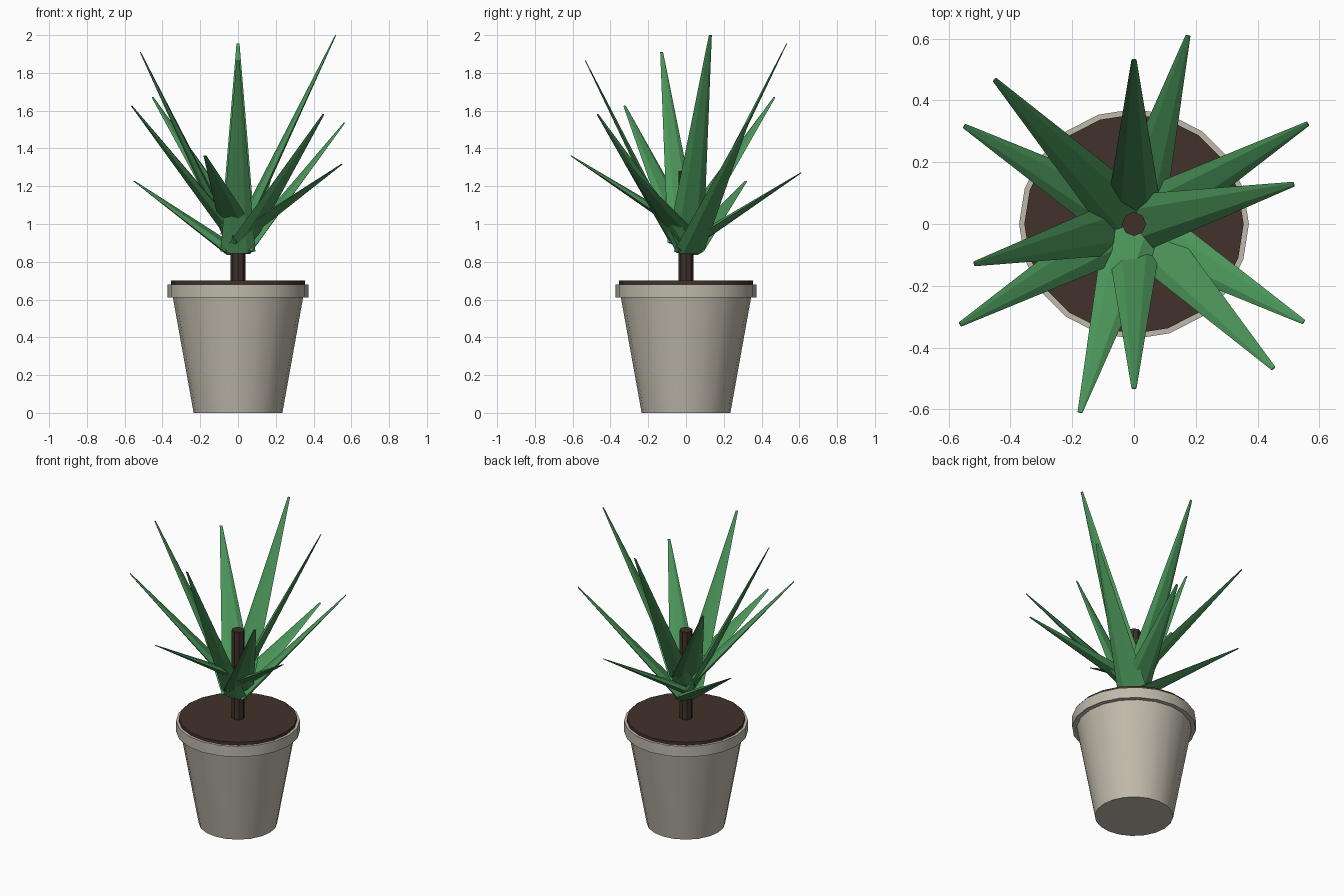
import bpy, math
from mathutils import Vector, Matrix

if "Cube" in bpy.data.objects:
    bpy.data.objects.remove(bpy.data.objects["Cube"])


def material(name, rgb):
    m = bpy.data.materials.new(name)
    m.diffuse_color = (*rgb, 1)
    m.use_nodes = True
    m.node_tree.nodes["Principled BSDF"].inputs["Base Color"].default_value = m.diffuse_color
    return m


CLAY = material("clay", (0.53, 0.49, 0.41))
SOIL = material("soil", (0.055, 0.032, 0.025))
BARK = material("bark", (0.05, 0.03, 0.022))
GREEN = material("leaf_green", (0.07, 0.30, 0.10))


def frustum(name, r1, r2, z1, z2, sides, mat, smooth=True):
    bpy.ops.mesh.primitive_cone_add(vertices=sides, radius1=r1, radius2=r2,
                                    depth=z2 - z1, location=(0, 0, (z1 + z2) / 2))
    ob = bpy.context.object
    ob.name = name
    ob.data.materials.append(mat)
    if smooth:
        bpy.ops.object.shade_smooth_by_angle(angle=math.radians(35))
    return ob


# Pot, rim, soil and stem
frustum("pot", 0.235, 0.35, 0, 0.64, 20, CLAY)
frustum("pot_rim", 0.372, 0.372, 0.61, 0.68, 20, CLAY)
frustum("soil", 0.355, 0.355, 0.66, 0.70, 20, SOIL)
frustum("stem", 0.039, 0.039, 0.68, 1.28, 8, BARK, False)


# Leaf: flattened six-sided cone leaning outwards from the stem
def leaf(name, angle, base_r, base_z, reach, rise):
    length = math.hypot(reach, rise)
    ob = frustum(name, 0.092, 0.008, 0, length, 6, GREEN, False)
    # widest corners across the leaf, thin through it
    squash = Matrix.Diagonal((0.28, 1, 1, 1))
    ob.data.transform(Matrix.Translation((0, 0, length / 2)))
    ob.data.transform(squash)
    out = Vector((math.cos(angle), math.sin(angle), 0))
    ob.rotation_euler = (0, math.atan2(reach, rise), angle)
    ob.location = out * base_r + Vector((0, 0, base_z))


# Three tiers of four: first angle sequence, horizontal reach, rise
TIERS = [("upper", (14, 90, 194, 270), 0.503, 1.01),
         ("middle", (134, 210, 314, 30), 0.62, 0.68),
         ("lower", (254, 330, 74, 150), 0.605, 0.372)]
for tier, angles, reach, rise in TIERS:
    for j, a in enumerate(angles):
        leaf(f"{tier}_leaf_{j + 1}", math.radians(a), 0.03, 0.99 - 0.045 * j, reach, rise)
